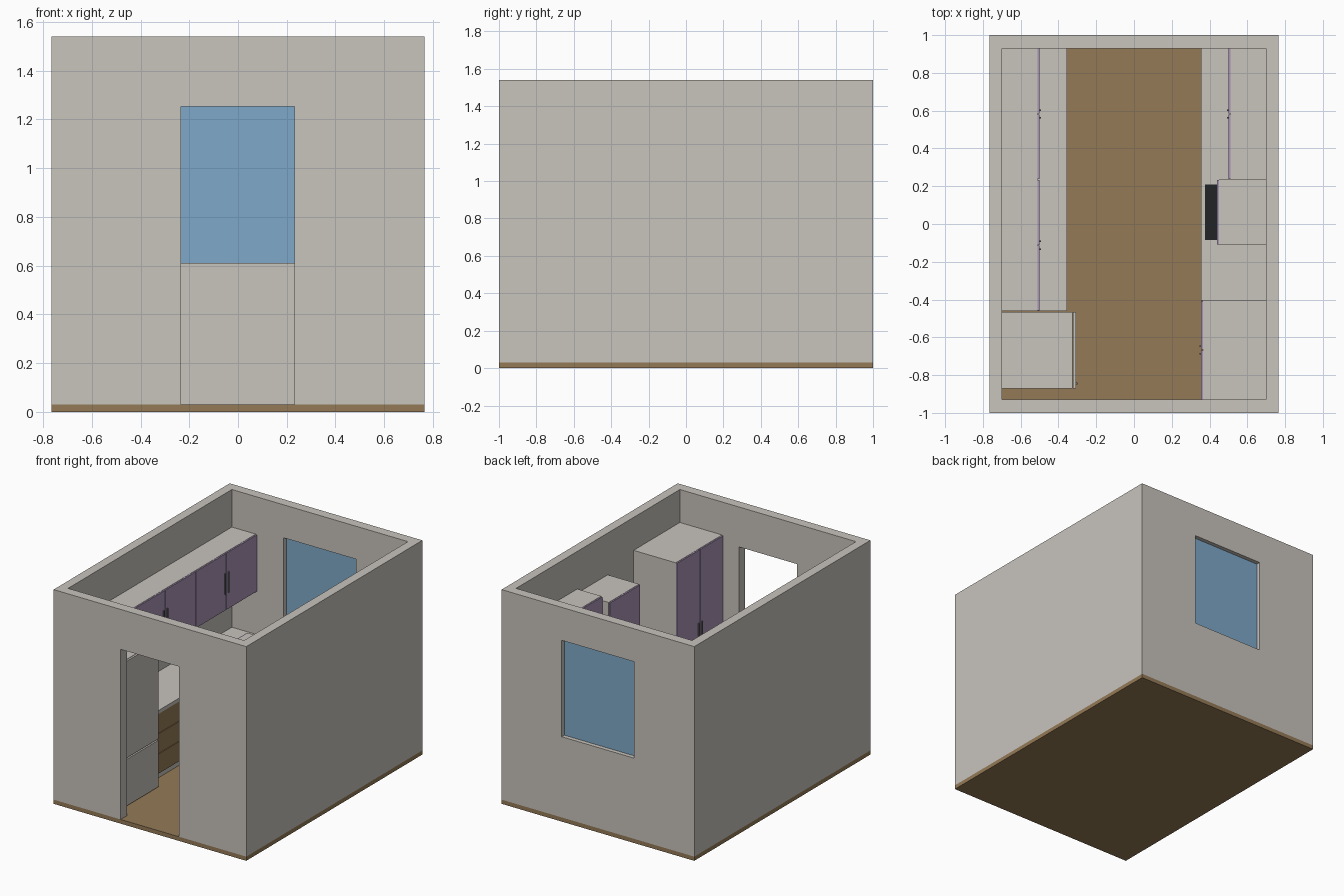
import bpy

if "Cube" in bpy.data.objects:
    bpy.data.objects.remove(bpy.data.objects["Cube"], do_unlink=True)


def material(name, rgb):
    def linear(c):
        c /= 255
        return c / 12.92 if c <= 0.04045 else ((c + 0.055) / 1.055) ** 2.4
    mat = bpy.data.materials.new(name)
    colour = [linear(c) for c in rgb] + [1]
    mat.use_nodes = True
    mat.diffuse_color = colour
    mat.node_tree.nodes["Principled BSDF"].inputs["Base Color"].default_value = colour
    return mat


PLASTER = material("warm_white", (200, 195, 188))
WOOD = material("wood_brown", (148, 122, 86))
PURPLE = material("muted_purple", (169, 148, 183))
GLASS = material("window_blue", (127, 168, 200))
BLACK = material("hob_black", (33, 35, 38))
STEEL = material("handle_grey", (110, 108, 110))


def box(name, x, y, z, mat):
    """Box from three (low, high) ranges."""
    bpy.ops.mesh.primitive_cube_add(size=1, location=[sum(r) / 2 for r in (x, y, z)])
    obj = bpy.context.object
    obj.name = name
    obj.scale = [abs(r[1] - r[0]) for r in (x, y, z)]
    bpy.ops.object.transform_apply(location=False, rotation=False, scale=True)
    obj.data.materials.append(mat)
    return obj


def cut(obj, x, y, z):
    """Subtract a box and delete the cutter."""
    cutter = box("cutter", x, y, z, PLASTER)
    cutter.hide_render = True
    mod = obj.modifiers.new("opening", 'BOOLEAN')
    mod.operation, mod.solver, mod.object = 'DIFFERENCE', 'EXACT', cutter
    bpy.context.view_layer.objects.active = obj
    bpy.ops.object.modifier_apply(modifier=mod.name)
    bpy.data.objects.remove(cutter, do_unlink=True)


def fronts(name, x, side, y, z, cols, rows, mat, gap=0.004):
    """Grid of door or drawer panels; side is the facing direction along x."""
    width, height = (y[1] - y[0]) / cols, (z[1] - z[0]) / rows
    for c in range(cols):
        for r in range(rows):
            a, b = y[0] + c * width, z[0] + r * height
            box(f"{name}_{c}_{r}", (x - side * 0.01, x),
                (a + gap / 2, a + width - gap / 2),
                (b + gap / 2, b + height - gap / 2), mat)


def handle_pair(name, x, side, y, z):
    for dy in (-0.02, 0.02):
        box(name, (x, x + side * 0.008), (y + dy - 0.004, y + dy + 0.004), z, STEEL)


# Room shell
FLOOR, TOP = 0.03, 1.54
box("floor", (-0.766, 0.766), (-1, 1), (0, FLOOR), WOOD)
walls = box("walls", (-0.766, 0.766), (-1, 1), (FLOOR, TOP), PLASTER)
cut(walls, (-0.7, 0.7), (-0.93, 0.93), (-1, 2))
cut(walls, (-0.233, 0.231), (-1.1, -0.9), (-1, 1.253))
cut(walls, (-0.288, 0.288), (0.9, 1.1), (0.61, 1.303))
box("window_glass", (-0.288, 0.288), (0.96, 0.97), (0.61, 1.303), GLASS)

# Base cabinets with toe kick and worktop on both long walls
for label, side, start in (("right", 1, -0.46), ("left", -1, -0.405)):
    wall = -0.7 * side
    run = (start, 0.93)
    box(f"{label}_toe_kick", (wall, -0.4 * side), run, (FLOOR, 0.09), PLASTER)
    box(f"{label}_base_cabinet", (wall, -0.37 * side), run, (0.09, 0.525), PLASTER)
    box(f"{label}_worktop", (wall, -0.355 * side), run, (0.525, 0.55), PLASTER)
    fronts(f"{label}_drawer", -0.36 * side, side, run, (0.09, 0.525), 4, 3, WOOD)

# Sink on one worktop, hob on the other
sink = box("sink", (-0.62, -0.43), (0.44, 0.73), (0.54, 0.555), PLASTER)
cut(sink, (-0.61, -0.44), (0.45, 0.72), (0.551, 0.6))
box("hob", (0.375, 0.64), (-0.085, 0.21), (0.55, 0.556), BLACK)

# Wall cabinets
HIGH = (0.86, 1.27)
for label, side, start, cols in (("right", 1, -0.46, 4), ("left", -1, 0.235, 2)):
    run = (start, 0.93)
    box(f"{label}_wall_cabinet", (-0.7 * side, -0.51 * side), run, HIGH, PLASTER)
    fronts(f"{label}_wall_door", -0.5 * side, side, run, HIGH, cols, 1, PURPLE)
    step = (run[1] - run[0]) / cols
    for i in range(1, cols, 2):
        handle_pair(f"{label}_wall_handle", -0.5 * side, side, start + i * step, (0.98, 1.13))

# Deeper cabinet above the hob
box("hood_cabinet", (0.45, 0.7), (-0.11, 0.235), (0.9, 1.24), PLASTER)
fronts("hood_door", 0.44, -1, (-0.11, 0.235), (0.9, 1.24), 1, 1, PURPLE)

# Tall larder cabinet
box("larder", (0.365, 0.7), (-0.93, -0.405), (FLOOR, 1.303), PLASTER)
fronts("larder_door", 0.355, -1, (-0.93, -0.405), (0.06, 1.303), 2, 1, PURPLE)
handle_pair("larder_handle", 0.355, -1, -0.667, (0.58, 0.78))

# Fridge with two doors
FRIDGE = (-0.87, -0.465)
box("fridge_body", (-0.7, -0.325), FRIDGE, (FLOOR, 1.08), PLASTER)
for label, z, grip in (("lower", (0.04, 0.375), (0.2, 0.34)),
                       ("upper", (0.385, 1.08), (0.42, 0.58))):
    box(f"fridge_{label}_door", (-0.322, -0.308), FRIDGE, z, PLASTER)
    box(f"fridge_{label}_handle", (-0.308, -0.298), (-0.85, -0.838), grip, STEEL)
